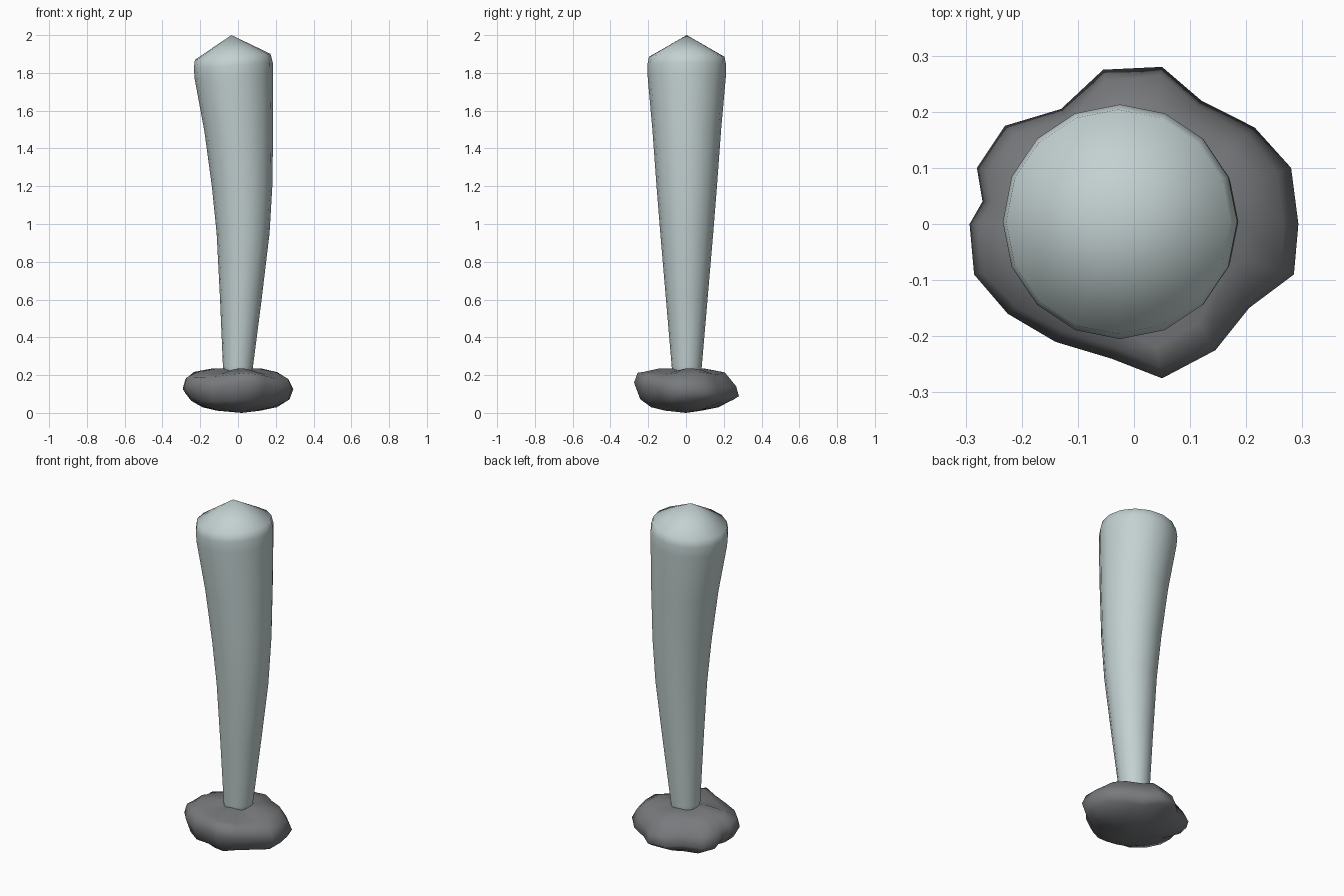
import bpy
import bmesh
from math import cos, sin, pi, atan2
from mathutils import Vector

cube = bpy.data.objects.get("Cube")
if cube:
    bpy.data.objects.remove(cube, do_unlink=True)


def material(name, rgb):
    mat = bpy.data.materials.new(name)
    mat.use_nodes = True
    mat.diffuse_color = (*rgb, 1)
    mat.node_tree.nodes["Principled BSDF"].inputs["Base Color"].default_value = (*rgb, 1)
    return mat


def loft(name, rings, bottom, top, mat):
    """Skin a stack of rings, closing each end with a fan to a point."""
    bm = bmesh.new()
    loops = [[bm.verts.new(p) for p in ring] for ring in rings]
    n = len(loops[0])
    low, high = bm.verts.new(bottom), bm.verts.new(top)
    for i in range(n):
        j = (i + 1) % n
        for a, b in zip(loops, loops[1:]):
            bm.faces.new((a[i], a[j], b[j], b[i]))
        bm.faces.new((low, loops[0][j], loops[0][i]))
        bm.faces.new((high, loops[-1][i], loops[-1][j]))
    bmesh.ops.recalc_face_normals(bm, faces=bm.faces)
    for face in bm.faces:
        face.smooth = True
    mesh = bpy.data.meshes.new(name)
    bm.to_mesh(mesh)
    bm.free()
    mesh.materials.append(mat)
    obj = bpy.data.objects.new(name, mesh)
    bpy.context.collection.objects.link(obj)
    return obj


pale = material("pale blue grey", (0.55, 0.64, 0.64))
stone = material("dark stone grey", (0.19, 0.195, 0.205))

# Pillar: gently bent, widening upward (height, centre x, radius)
SIDES = 16
sections = [(0.12, 0.0, 0.07), (0.25, 0.0, 0.08), (0.6, 0.015, 0.11),
            (0.95, 0.027, 0.14), (1.2, 0.022, 0.16), (1.5, 0.004, 0.182),
            (1.78, -0.022, 0.207), (1.84, -0.025, 0.209), (1.885, -0.028, 0.2)]
pillar_rings = []
for z, cx, r in sections:
    tilt = 0.08 * max(0, z - 0.9)
    ring = []
    for k in range(SIDES):
        a = 2 * pi * k / SIDES
        ring.append((cx + r * cos(a), 0.004 + r * sin(a), z + tilt * r * cos(a)))
    pillar_rings.append(ring)
loft("pillar", pillar_rings, (0, 0, 0.12), (-0.035, 0.004, 2.0), pale)

# Rock base: irregular outline, swelling and shrinking with height
outline = [(0.293, 0), (0.28, 0.1), (0.215, 0.172), (0.12, 0.22), (0.05, 0.28),
           (-0.055, 0.275), (-0.13, 0.205), (-0.23, 0.175), (-0.28, 0.1),
           (-0.27, 0.04), (-0.293, 0), (-0.285, -0.09), (-0.225, -0.16),
           (-0.14, -0.21), (-0.04, -0.24), (0.05, -0.275), (0.145, -0.225),
           (0.205, -0.15), (0.285, -0.09)]
layers = [(0.35, 0.012), (0.65, 0.03), (0.9, 0.066), (1.0, 0.12),
          (0.93, 0.172), (0.74, 0.211), (0.42, 0.229)]
rock_rings = []
for scale, z in layers:
    ring = []
    for x, y in outline:
        a = atan2(y, x)
        # Lumps fade toward the widest layer so the outline is kept
        bump = 1 + 0.35 * (1 - scale) * sin(3 * a + 25 * z)
        lift = 0.007 * sin(4 * a + 1) * (z > 0.04) - 0.12 * y * (0.9 < scale)
        p = Vector((x, y, 0)) * scale * bump
        ring.append((p.x, p.y, z + lift))
    rock_rings.append(ring)
loft("rock_base", rock_rings, (0.02, 0, 0.0), (0, 0, 0.235), stone)
